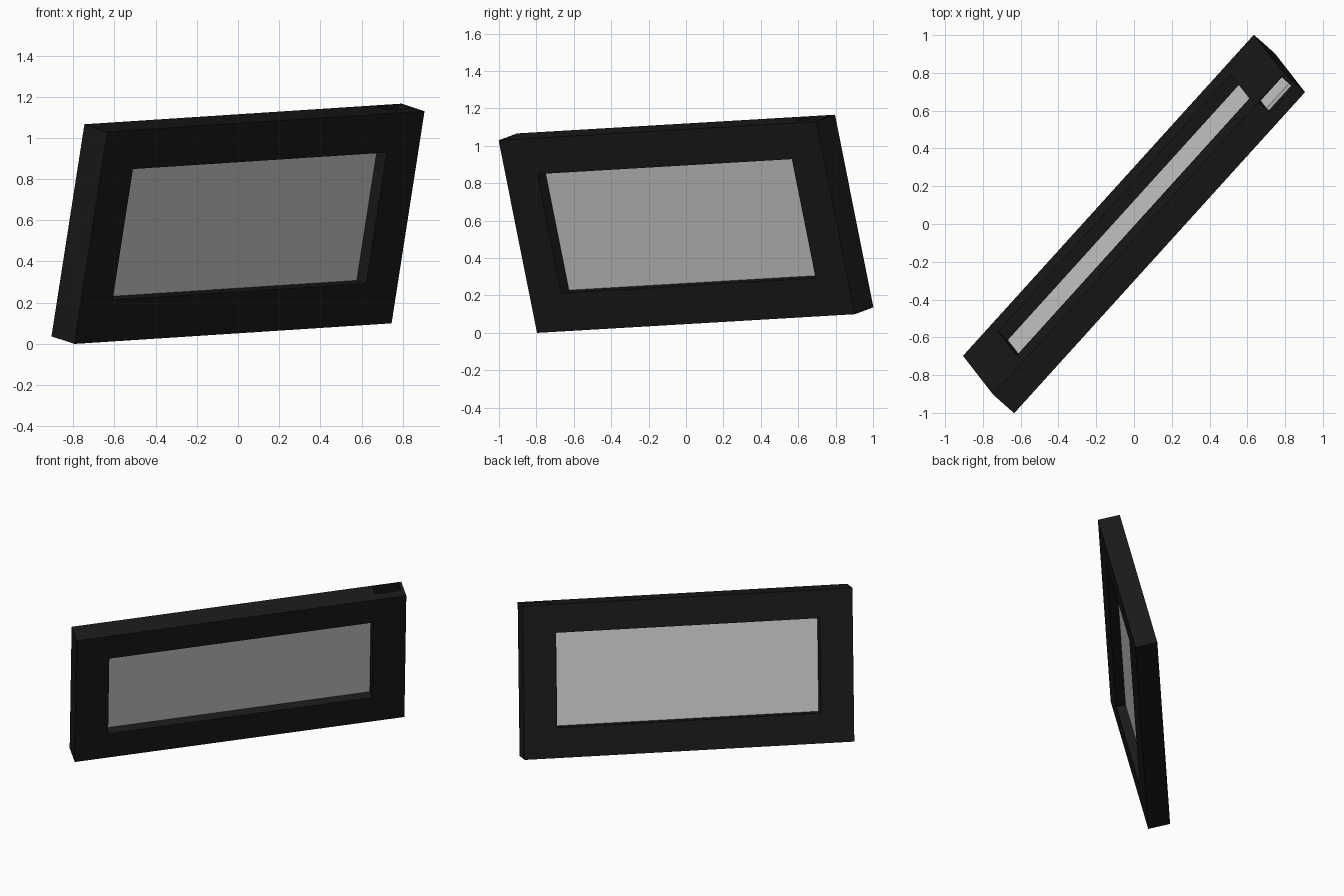
import bpy, bmesh
from mathutils import Vector, Matrix

if "Cube" in bpy.data.objects:
    bpy.data.objects.remove(bpy.data.objects["Cube"])

L, H, T = 2.296, 1.062, 0.153      # length, height, thickness

# Tilted frame axes: along the length, up the height, through the thickness
u = Vector((1.54, 1.70, 0.10)).normalized()
v = Vector((0.165, -0.20, 1.03))
v = (v - u * v.dot(u)).normalized()
w = u.cross(v)
if w.y < 0:
    w = -w
w = w.normalized()
# axes order (u, w, v) keeps local z as the height
tilt = Matrix((u, w, v)).transposed().to_4x4()
tilt.translation = Vector((0, 0, 0.583))

black = bpy.data.materials.new("black")
black.diffuse_color = (0.01, 0.01, 0.01, 1)
black.use_nodes = True
black.node_tree.nodes["Principled BSDF"].inputs["Base Color"].default_value = black.diffuse_color


def box(name, a, b, c, mat=None):
    """Box from fractional ranges along length, height and thickness."""
    bm = bmesh.new()
    bmesh.ops.create_cube(bm, size=1)
    for p in bm.verts:
        p.co = Vector(((a[p.co.x > 0] - 0.5) * L,
                       (c[p.co.y > 0] - 0.5) * T,
                       (b[p.co.z > 0] - 0.5) * H))
    bmesh.ops.recalc_face_normals(bm, faces=bm.faces)
    me = bpy.data.meshes.new(name)
    bm.to_mesh(me)
    bm.free()
    ob = bpy.data.objects.new(name, me)
    bpy.context.collection.objects.link(ob)
    ob.matrix_world = tilt
    if mat:
        me.materials.append(mat)
    return ob


LOW, HIGH = 0.197, 0.815
FULL = (0, 1)

# Frame bars, butt jointed
box("bottom_bar", FULL, (0, LOW), FULL, black)
box("top_bar", (0, 0.9), (HIGH, 1), FULL, black)
box("left_bar", (0, 0.1), (LOW, HIGH), FULL, black)
right = box("right_bar", (0.9, 1), (LOW, 1), FULL, black)

# Slot open at the top of the right bar
slot = box("slot_cutter", (0.912, 0.99), (0.3, 1.1), (0.41, 0.97), black)
slot.hide_render = True
slot.hide_viewport = False
slot.display_type = 'WIRE'
cut = right.modifiers.new("slot", 'BOOLEAN')
cut.operation = 'DIFFERENCE'
cut.solver = 'EXACT'
cut.object = slot

# Thin panel held in the middle of the frame, reaching into the slot
box("panel", (0.09, 0.989), (0.18, 0.945), (0.42, 0.54))
